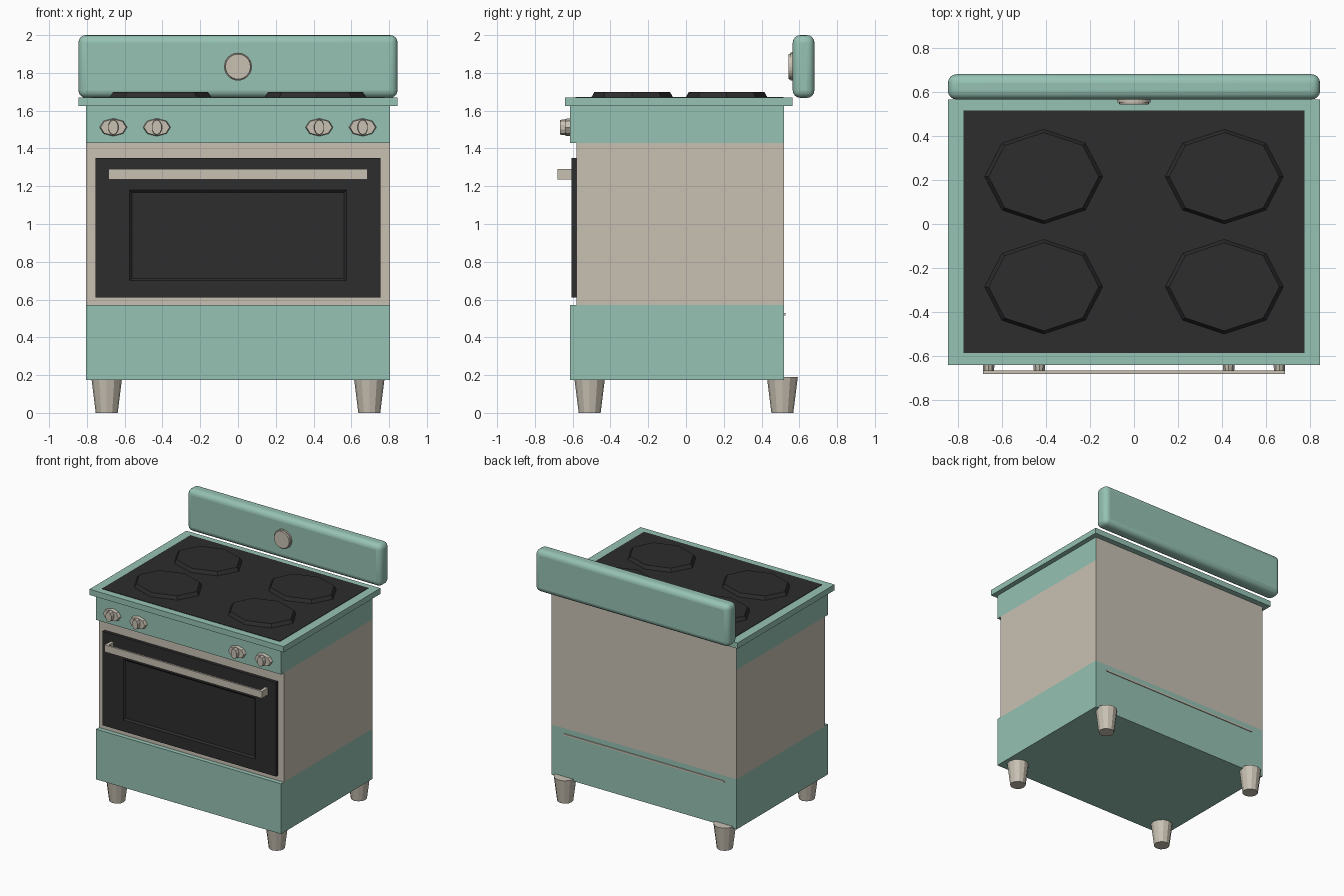
import bpy, bmesh, math
from mathutils import Matrix, Vector

old = bpy.data.objects.get("Cube")
if old:
    bpy.data.objects.remove(old, do_unlink=True)


def material(name, rgb):
    m = bpy.data.materials.new(name)
    m.use_nodes = True
    m.diffuse_color = (*rgb, 1)
    bsdf = next(n for n in m.node_tree.nodes if n.type == 'BSDF_PRINCIPLED')
    bsdf.inputs["Base Color"].default_value = (*rgb, 1)
    return m


TEAL = material("mint_enamel", (0.305, 0.54, 0.455))
CREAM = material("warm_cream", (0.58, 0.53, 0.45))
BLACK = material("black_glass", (0.026, 0.026, 0.026))


def finish(bm, name, *mats):
    mesh = bpy.data.meshes.new(name)
    bmesh.ops.recalc_face_normals(bm, faces=bm.faces)
    bm.to_mesh(mesh)
    bm.free()
    ob = bpy.data.objects.new(name, mesh)
    bpy.context.scene.collection.objects.link(ob)
    for m in mats:
        mesh.materials.append(m)
    return ob


def box_mesh(x, y, z):
    """Box from three (low, high) ranges."""
    bm = bmesh.new()
    bmesh.ops.create_cube(bm, size=1)
    for v in bm.verts:
        v.co = Vector([r[0] if c < 0 else r[1] for c, r in zip(v.co, (x, y, z))])
    return bm


def box(name, mat, x, y, z):
    return finish(box_mesh(x, y, z), name, mat)


def frustum(name, mat, base, length, r1, r2, sides, axis='Z', squash=1.0):
    """Tapered prism growing from base along +z, or along -y; squash narrows its second axis."""
    bm = bmesh.new()
    bmesh.ops.create_cone(bm, cap_ends=True, segments=sides, radius1=r1, radius2=r2, depth=length)
    bmesh.ops.translate(bm, verts=bm.verts, vec=(0, 0, length / 2))
    bmesh.ops.scale(bm, verts=bm.verts, vec=(1, squash, 1))
    if axis == 'Y':
        bmesh.ops.rotate(bm, verts=bm.verts, matrix=Matrix.Rotation(math.pi / 2, 3, 'X'))
    bmesh.ops.translate(bm, verts=bm.verts, vec=base)
    return finish(bm, name, mat)


W = (-0.805, 0.805)

# Body: drawer base, oven housing, control panel with a cream back
box("drawer_base", TEAL, W, (-0.615, 0.52), (0.175, 0.57))
box("oven_body", CREAM, W, (-0.58, 0.52), (0.57, 1.43))
bm = box_mesh(W, (-0.615, 0.52), (1.43, 1.625))
bm.normal_update()
for f in bm.faces:
    f.material_index = 1 if f.normal.y > 0.9 else 0
finish(bm, "control_panel", TEAL, CREAM)
box("rear_trim_strip", CREAM, (-0.7, 0.7), (0.51, 0.526), (0.516, 0.529))

# Oven door with a recessed window
bm = box_mesh((-0.755, 0.755), (-0.605, -0.575), (0.61, 1.35))
bm.normal_update()
front = min(bm.faces, key=lambda f: f.calc_center_median().y)
bmesh.ops.inset_region(bm, faces=[front], thickness=0.1)
for v in front.verts:
    v.co.x = math.copysign(0.575, v.co.x)
    v.co.z = 0.7 if v.co.z < 1 else 1.18
bmesh.ops.inset_region(bm, faces=[front], thickness=0.018, depth=-0.012)
finish(bm, "oven_door", BLACK)

# Door handle
box("handle_bar", CREAM, (-0.685, 0.685), (-0.68, -0.665), (1.235, 1.29))
for side, s in (("right", -1), ("left", 1)):
    xs = sorted((s * 0.685, s * 0.66))
    box("handle_bracket_" + side, CREAM, xs, (-0.67, -0.6), (1.235, 1.29))

# Cooktop and burners
box("cooktop_slab", TEAL, (-0.845, 0.845), (-0.64, 0.565), (1.625, 1.67))
box("cooktop_glass", BLACK, (-0.775, 0.775), (-0.585, 0.515), (1.666, 1.673))
for x in (-0.41, 0.41):
    for y in (-0.285, 0.215):
        frustum("burner", BLACK, (x, y, 1.67), 0.03, 0.27, 0.25, 8, squash=0.8)

# Control knobs
for x in (-0.66, -0.43, 0.43, 0.66):
    frustum("knob_plate", CREAM, (x, -0.61, 1.512), 0.03, 0.074, 0.068, 8, 'Y', 0.65)
    frustum("knob_grip", CREAM, (x, -0.635, 1.512), 0.033, 0.028, 0.026, 10, 'Y', 1.5)

# Backsplash with rounded edges, and its clock
splash = box("backsplash", TEAL, (-0.845, 0.845), (0.565, 0.68), (1.668, 2.0))
bevel = splash.modifiers.new("rounded_edges", 'BEVEL')
bevel.width = 0.04
bevel.segments = 4
bpy.context.view_layer.objects.active = splash
splash.select_set(True)
bpy.ops.object.shade_smooth_by_angle(angle=math.radians(35))
splash.select_set(False)
frustum("clock_rim", CREAM, (0, 0.57, 1.833), 0.018, 0.074, 0.074, 24, 'Y')
frustum("clock_face", CREAM, (0, 0.555, 1.833), 0.013, 0.07, 0.066, 24, 'Y')

# Tapered feet
for x in (-0.695, 0.695):
    for y in (-0.51, 0.51):
        frustum("foot", CREAM, (x, y, 0), 0.19, 0.058, 0.082, 12)
